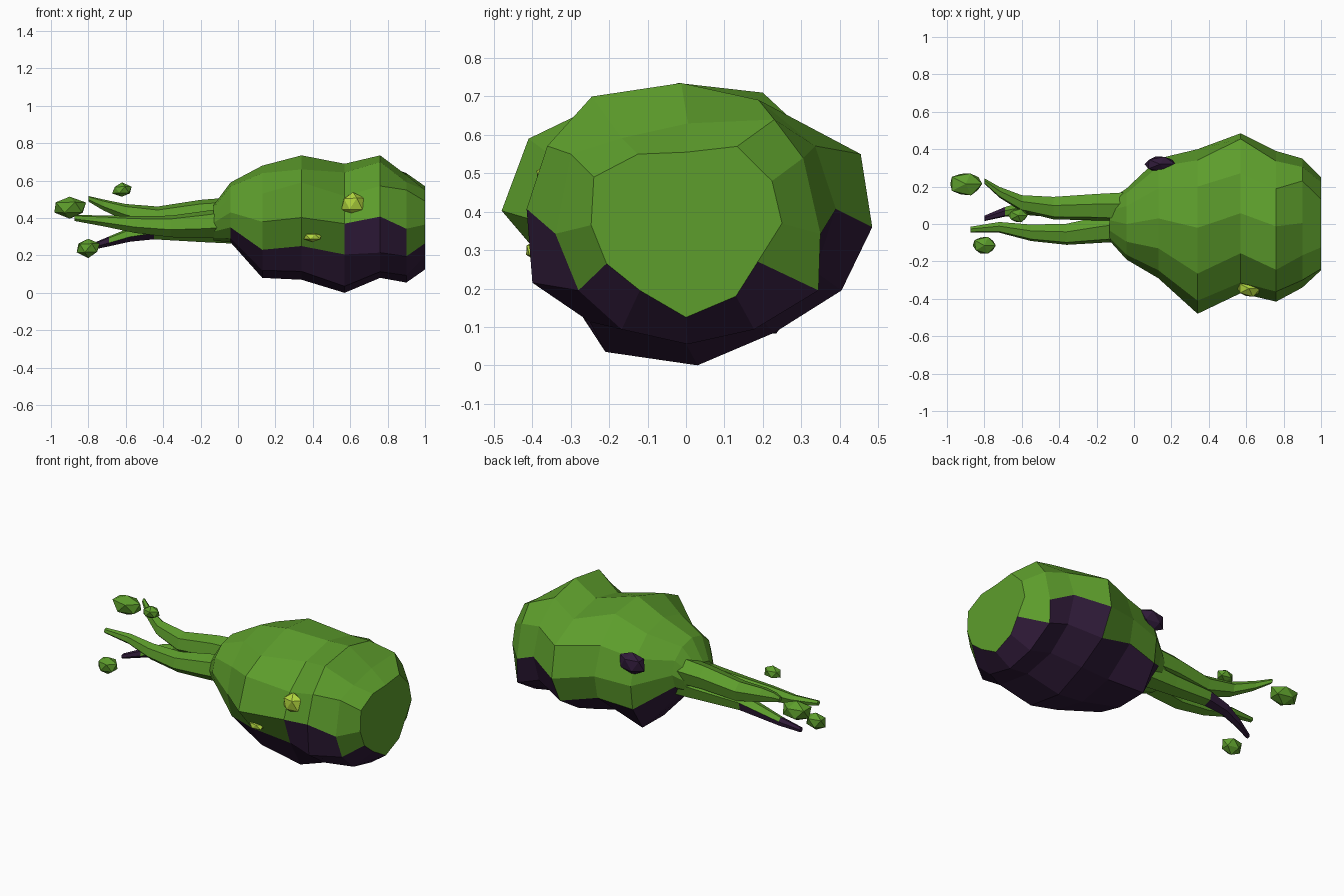
import bpy, bmesh, random
from math import cos, sin, pi
from mathutils import Vector

random.seed(4)


def material(name, rgb):
    m = bpy.data.materials.new(name)
    m.diffuse_color = (*rgb, 1)
    return m


GREEN = material("green", (0.11, 0.34, 0.025))
PURPLE = material("purple", (0.03, 0.011, 0.042))
YELLOW = material("yellow", (0.45, 0.68, 0.05))


def loft(name, rings, dark):
    """Skin a list of rings; dark(segment, side) picks the purple faces."""
    bm = bmesh.new()
    vs = [[bm.verts.new(p) for p in ring] for ring in rings]
    n = len(rings[0])
    for s in range(len(vs) - 1):
        for k in range(n):
            j = (k + 1) % n
            f = bm.faces.new((vs[s][k], vs[s][j], vs[s + 1][j], vs[s + 1][k]))
            f.material_index = int(dark(s, k))
    for s, ring in ((0, vs[0]), (len(vs) - 2, vs[-1])):
        bm.faces.new(ring).material_index = int(dark(s, 0) and n < 12)
    bmesh.ops.recalc_face_normals(bm, faces=bm.faces)
    me = bpy.data.meshes.new(name)
    bm.to_mesh(me)
    bm.free()
    me.materials.append(GREEN)
    me.materials.append(PURPLE)
    ob = bpy.data.objects.new(name, me)
    bpy.context.collection.objects.link(ob)


# Body: 12-sided rings (x, y low, y high, z low, z high)
body = [(-0.13, -0.09, 0.13, 0.28, 0.47), (-0.04, -0.19, 0.19, 0.27, 0.59),
        (0.13, -0.29, 0.35, 0.08, 0.68), (0.34, -0.48, 0.40, 0.07, 0.735),
        (0.57, -0.37, 0.485, 0.0, 0.69), (0.76, -0.415, 0.39, 0.08, 0.735),
        (0.90, -0.34, 0.35, 0.055, 0.63)]
# Dents and bulges that make the body lumpy: (ring, side) -> (y, z)
lumpy = {(2, 1): (0.235, 0.083), (2, 2): (0.33, 0.23),
         (3, 2): (0.37, 0.26), (3, 5): (0.20, 0.71), (3, 6): (-0.02, 0.735),
         (3, 7): (-0.265, 0.66), (3, 8): (-0.41, 0.59), (3, 10): (-0.35, 0.25),
         (4, 0): (0.03, 0.0), (4, 1): (0.23, 0.085), (4, 2): (0.405, 0.195), (4, 3): (0.485, 0.36),
         (4, 4): (0.455, 0.55), (4, 9): (-0.37, 0.37), (4, 10): (-0.31, 0.205), (4, 11): (-0.21, 0.035),
         (5, 7): (-0.245, 0.70), (5, 10): (-0.40, 0.215), (5, 11): (-0.25, 0.113),
         (6, 2): (0.345, 0.195), (6, 4): (0.305, 0.54), (6, 5): (0.23, 0.64),
         (6, 8): (-0.30, 0.55), (6, 10): (-0.28, 0.195)}
# Flat end outline (y, z)
end = [(0, 0.125), (0.13, 0.18), (0.187, 0.27), (0.25, 0.37), (0.224, 0.48), (0.133, 0.57),
       (0, 0.555), (-0.125, 0.55), (-0.24, 0.49), (-0.247, 0.365), (-0.207, 0.265), (-0.12, 0.195)]
rings = []
for i, (x, y0, y1, z0, z1) in enumerate(body):
    cy, cz, ry, rz = (y0 + y1) / 2, (z0 + z1) / 2, (y1 - y0) / 2, (z1 - z0) / 2
    ring = []
    for k in range(12):
        a = -pi / 2 + k * pi / 6
        y, z = lumpy.get((i, k), (cy + ry * cos(a), cz + rz * sin(a)))
        ring.append((x, y, z))
    rings.append(ring)
rings.append([(1.0, y, z) for y, z in end])
loft("body", rings, lambda s, k: (s > 0 and k in (0, 1, 10, 11)) or (s in (4, 5) and k in (2, 9)))


# Tendrils: tapering six-sided tubes along a path of (x, y, z, radius)
def tendril(name, path, dark_from=99):
    rings = []
    for x, y, z, r in path:
        rings.append([(x, y + r * cos(k * pi / 3 + 0.3), z + r * sin(k * pi / 3 + 0.3))
                      for k in range(6)])
    loft(name, rings, lambda s, k: s >= dark_from + (2 if k in (0, 1, 2) else 0))


tendril("upper_tendril", [(0.0, 0.09, 0.43, 0.085), (-0.2, 0.09, 0.425, 0.074),
                          (-0.43, 0.085, 0.40, 0.063), (-0.60, 0.11, 0.43, 0.046),
                          (-0.72, 0.17, 0.47, 0.03), (-0.80, 0.23, 0.503, 0.015)])
tendril("front_tendril", [(0.0, -0.01, 0.38, 0.085), (-0.18, -0.03, 0.365, 0.074),
                          (-0.36, -0.055, 0.355, 0.059), (-0.55, -0.047, 0.365, 0.046),
                          (-0.72, -0.018, 0.385, 0.03), (-0.875, -0.03, 0.40, 0.016)])
tendril("lower_tendril", [(0.0, 0.07, 0.34, 0.08), (-0.2, 0.075, 0.335, 0.065),
                          (-0.45, 0.085, 0.335, 0.05), (-0.58, 0.085, 0.31, 0.038),
                          (-0.69, 0.065, 0.275, 0.027), (-0.80, 0.03, 0.24, 0.015)], 2)


# Small faceted lumps: loose drops and spots on the body
def lump(name, loc, size, mat):
    bm = bmesh.new()
    bmesh.ops.create_icosphere(bm, subdivisions=1, radius=1)
    for v in bm.verts:
        p = v.co * random.uniform(0.97, 1.15)
        v.co = Vector(loc) + Vector([a * b for a, b in zip(p, size)])
    me = bpy.data.meshes.new(name)
    bm.to_mesh(me)
    bm.free()
    me.materials.append(mat)
    bpy.context.collection.objects.link(bpy.data.objects.new(name, me))


lump("large_drop", (-0.90, 0.215, 0.455), (0.092, 0.064, 0.058), GREEN)
lump("small_drop", (-0.62, 0.045, 0.55), (0.052, 0.038, 0.036), GREEN)
lump("low_drop", (-0.80, -0.115, 0.24), (0.064, 0.048, 0.048), GREEN)
lump("back_spot", (0.14, 0.32, 0.51), (0.083, 0.045, 0.065), PURPLE)
lump("front_spot", (0.615, -0.345, 0.475), (0.065, 0.045, 0.062), YELLOW)
lump("little_front_spot", (0.40, -0.39, 0.30), (0.05, 0.03, 0.027), YELLOW)
